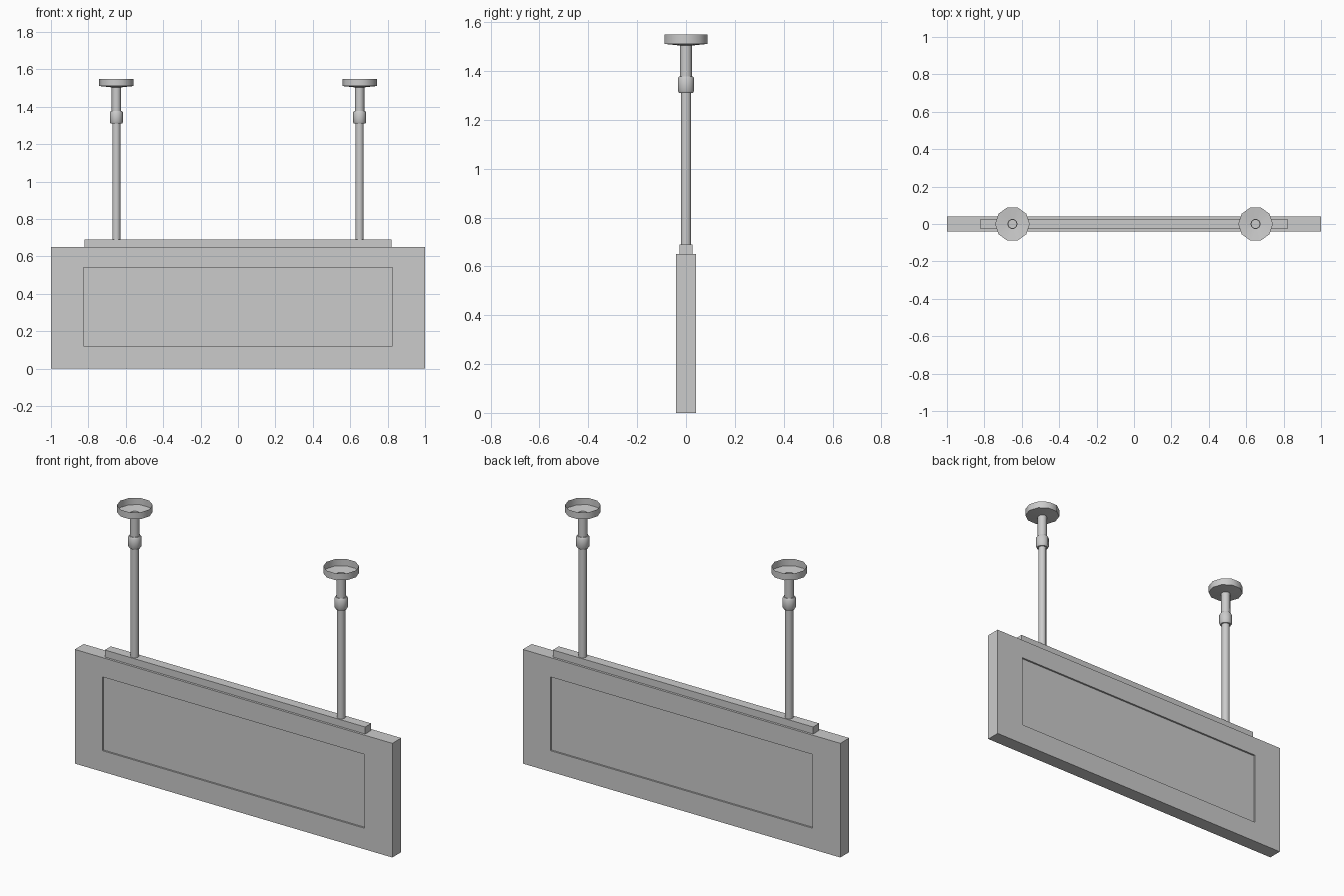
import bpy, bmesh, math

if "Cube" in bpy.data.objects:
    bpy.data.objects.remove(bpy.data.objects["Cube"])


def finish(name, bm, smooth=False):
    bmesh.ops.remove_doubles(bm, verts=bm.verts, dist=1e-5)
    mesh = bpy.data.meshes.new(name)
    bm.to_mesh(mesh)
    bm.free()
    ob = bpy.data.objects.new(name, mesh)
    bpy.context.collection.objects.link(ob)
    if smooth:
        bpy.ops.object.select_all(action='DESELECT')
        ob.select_set(True)
        bpy.context.view_layer.objects.active = ob
        bpy.ops.object.shade_smooth_by_angle(angle=math.radians(40))
    return ob


def rect(bm, hx, z0, z1, y):
    return [bm.verts.new((x, y, z)) for x, z in
            ((-hx, z0), (hx, z0), (hx, z1), (-hx, z1))]


def bridge(bm, a, b):
    n = len(a)
    for i in range(n):
        j = (i + 1) % n
        bm.faces.new((a[i], a[j], b[j], b[i]))


# sign panel: successive rectangles from front recess, round the rim, to back recess
bm = bmesh.new()
outer, inner = (1.0, 0.0, 0.65), (0.825, 0.12, 0.54)
rings = [rect(bm, *size, y) for size, y in (
    (inner, -0.03), (inner, -0.04), (outer, -0.04),
    (outer, 0.04), (inner, 0.04), (inner, 0.03))]
for a, b in zip(rings, rings[1:]):
    bridge(bm, a, b)
bm.faces.new(rings[0])
bm.faces.new(rings[-1])
bmesh.ops.recalc_face_normals(bm, faces=bm.faces)
finish("sign_panel", bm)

# mounting rail on top of the panel
bm = bmesh.new()
front, back = (rect(bm, 0.82, 0.65, 0.69, y) for y in (-0.027, 0.027))
bridge(bm, front, back)
bm.faces.new(front)
bm.faces.new(back)
bmesh.ops.recalc_face_normals(bm, faces=bm.faces)
finish("mounting_rail", bm)


def lathe(name, x, profile, sides=10):
    bm = bmesh.new()
    rings = []
    for r, z in profile:
        rings.append([bm.verts.new((x + r * math.cos(i * math.tau / sides),
                                    r * math.sin(i * math.tau / sides), z))
                      for i in range(sides)])
    for a, b in zip(rings, rings[1:]):
        bridge(bm, a, b)
    finish(name, bm, smooth=True)


# hanging poles: lower tube, collar, upper tube and open ceiling cup
for side, x in (("left", -0.65), ("right", 0.65)):
    lathe(side + "_lower_pole", x, [(0.022, 0.69), (0.022, 1.315)])
    lathe(side + "_collar", x, [(0.022, 1.31), (0.030, 1.31), (0.035, 1.318),
                                (0.035, 1.370), (0.030, 1.378), (0.025, 1.378)])
    lathe(side + "_upper_pole", x, [(0.025, 1.375), (0.025, 1.504)])
    lathe(side + "_ceiling_cup", x, [(0.025, 1.504), (0.0925, 1.511),
                                     (0.0925, 1.55)])
